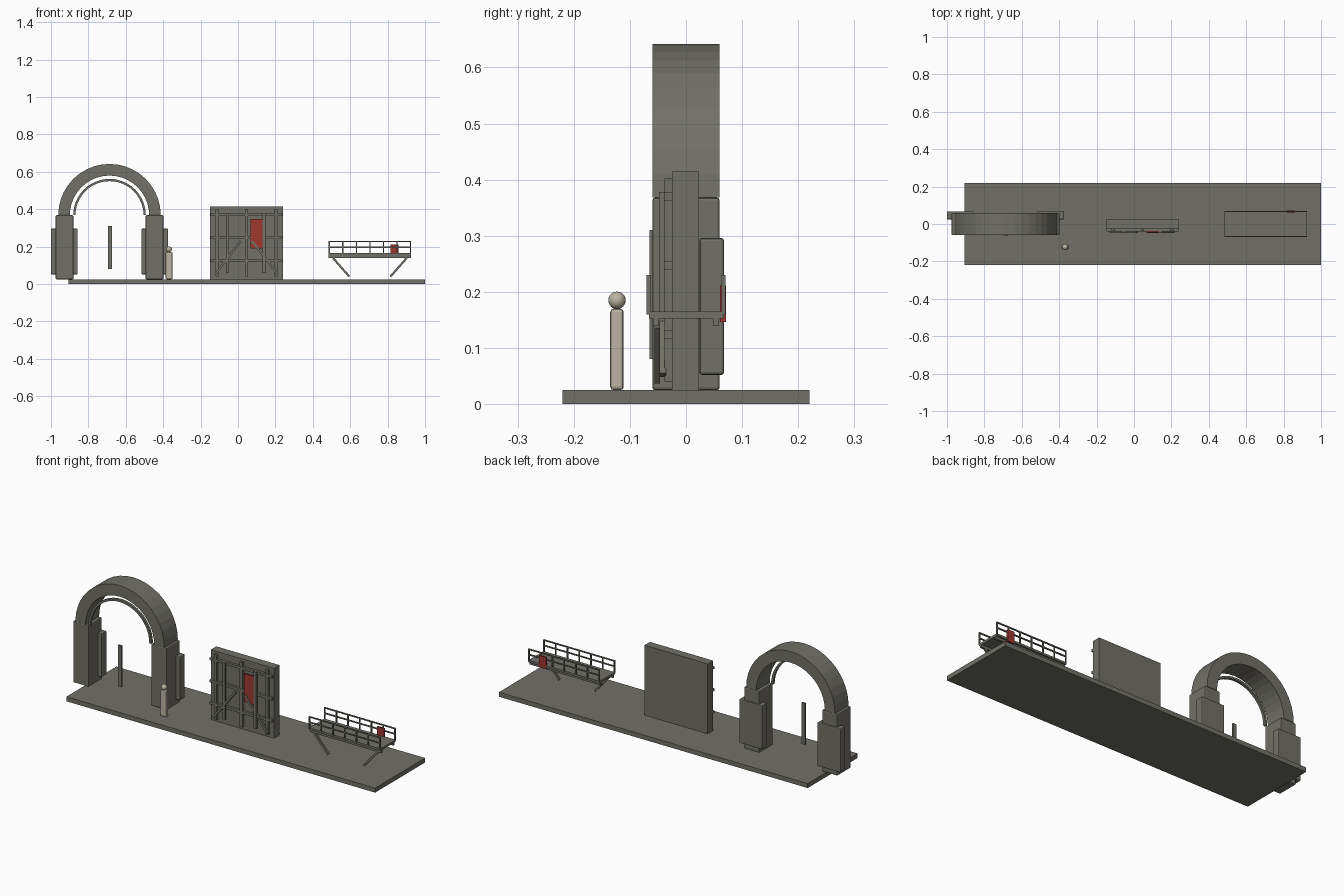
import bpy, bmesh, math
from mathutils import Vector

if "Cube" in bpy.data.objects:
    bpy.data.objects.remove(bpy.data.objects["Cube"])


def material(name, rgb):
    m = bpy.data.materials.new(name)
    m.diffuse_color = (*rgb, 1)
    m.use_nodes = True
    m.node_tree.nodes["Principled BSDF"].inputs["Base Color"].default_value = m.diffuse_color
    return m


STONE = material("warm_grey", (0.165, 0.162, 0.138))
RED = material("signal_red", (0.35, 0.04, 0.03))
CREAM = material("pale_cream", (0.50, 0.46, 0.37))


def finish(name, bm, mat):
    bmesh.ops.recalc_face_normals(bm, faces=bm.faces)
    me = bpy.data.meshes.new(name)
    bm.to_mesh(me)
    bm.free()
    me.materials.append(mat)
    ob = bpy.data.objects.new(name, me)
    bpy.context.collection.objects.link(ob)
    return ob


def box(name, x, y, z, mat=STONE, bevel=0.0):
    """Box given by its (low, high) range on each axis."""
    bm = bmesh.new()
    bmesh.ops.create_cube(bm, size=1)
    for v in bm.verts:
        v.co = Vector([(r[0] + r[1]) / 2 + c * (r[1] - r[0])
                       for r, c in zip((x, y, z), v.co)])
    ob = finish(name, bm, mat)
    if bevel:
        mod = ob.modifiers.new("soft_edges", 'BEVEL')
        mod.width, mod.segments = bevel, 2
    return ob


def brace(name, a, b, width, y):
    """Slanted bar between two (x, z) points, spanning the y range."""
    a, b = Vector(a), Vector(b)
    d = (b - a).normalized() * width / 2
    n = Vector((-d.y, d.x))
    bm = bmesh.new()
    face = bm.faces.new([bm.verts.new((p.x, y[0], p.y))
                         for p in (a + n, a - n, b - n, b + n)])
    new = bmesh.ops.extrude_face_region(bm, geom=[face])["geom"]
    bmesh.ops.translate(bm, vec=(0, y[1] - y[0], 0),
                        verts=[v for v in new if isinstance(v, bmesh.types.BMVert)])
    return finish(name, bm, STONE)


def half_ring(name, cx, cz, inner, outer, y, steps):
    """Half ring standing in the xz plane."""
    bm = bmesh.new()
    rows = []
    for i in range(steps + 1):
        t = math.pi * i / steps
        rows.append([bm.verts.new((cx + r * math.cos(t), yy, cz + r * math.sin(t)))
                     for r, yy in ((inner, y[0]), (outer, y[0]), (outer, y[1]), (inner, y[1]))])
    for p, q in zip(rows, rows[1:]):
        for k in range(4):
            bm.faces.new((p[k], p[(k + 1) % 4], q[(k + 1) % 4], q[k]))
    bm.faces.new(rows[0])
    bm.faces.new(rows[-1])
    return finish(name, bm, STONE)


# Ground slab
box("base_slab", (-0.905, 1.0), (-0.22, 0.22), (0, 0.025))

# Archway: two pillars with rear buttresses, stone ring, thin inner ring, slat
AX = -0.687
for side, s in (("left", -1), ("right", 1)):
    box(f"{side}_pillar", sorted((AX + s * 0.193, AX + s * 0.288)), (-0.06, 0.06),
        (0.025, 0.368), bevel=0.005)
    box(f"{side}_buttress", sorted((AX + s * 0.17, AX + s * 0.313)), (0.024, 0.068),
        (0.052, 0.296), bevel=0.005)
half_ring("arch_ring", AX, 0.368, 0.212, 0.274, (-0.06, 0.06), 20)
half_ring("inner_arch_trim", AX, 0.368, 0.182, 0.194, (-0.06, -0.045), 24)
box("hanging_slat", (-0.695, -0.674), (-0.065, -0.055), (0.08, 0.31))

# Standing figure for scale
box("figure_body", (-0.387, -0.35), (-0.135, -0.111), (0.025, 0.17), CREAM, 0.006)
bm = bmesh.new()
bmesh.ops.create_uvsphere(bm, u_segments=20, v_segments=12, radius=0.0155)
bmesh.ops.translate(bm, verts=bm.verts, vec=(-0.369, -0.123, 0.185))
head = finish("figure_head", bm, CREAM)
for p in head.data.polygons:
    p.use_smooth = True

# Wall panel with its front framework
box("wall_panel", (-0.15, 0.24), (-0.025, 0.023), (0.025, 0.415))
for i, x in enumerate((-0.113, 0.045, 0.203)):
    box(f"wall_upright_{i}", (x - 0.008, x + 0.008), (-0.038, -0.025), (0.04, 0.402))
for i, z in enumerate((0.124, 0.247, 0.37)):
    box(f"wall_crossbar_{i}", (-0.147, 0.237), (-0.039, -0.025), (z - 0.007, z + 0.007))
for i, x in enumerate((-0.055, 0.138)):
    box(f"wall_post_{i}", (x - 0.008, x + 0.008), (-0.048, -0.037), (0.06, 0.378))
for i, s in enumerate((-1, 1)):
    brace(f"wall_brace_{i}", (0.045 + s * 0.168, 0.052), (0.045 + s * 0.03, 0.23),
          0.012, (-0.047, -0.036))
box("wall_red_plate", (0.067, 0.133), (-0.045, -0.039), (0.19, 0.348), RED)

# Raised platform with beams, struts and railings
box("platform_deck", (0.485, 0.925), (-0.066, 0.068), (0.153, 0.165))
for side, s in (("front", -1), ("back", 1)):
    box(f"{side}_beam", (0.485, 0.925), sorted((s * 0.048, s * 0.059)), (0.139, 0.153))
    rail_y = sorted((s * 0.063, s * 0.070))
    for i, z in enumerate((0.197, 0.227)):
        box(f"{side}_rail_{i}", (0.485, 0.925), rail_y, (z - 0.003, z + 0.003))
    for i in range(7):
        x = 0.488 + i * 0.434 / 6
        box(f"{side}_rail_post_{i}", (x - 0.003, x + 0.003), rail_y, (0.16, 0.23))
brace("left_strut", (0.508, 0.139), (0.595, 0.04), 0.011, (-0.056, -0.046))
brace("right_strut", (0.902, 0.139), (0.815, 0.04), 0.011, (-0.056, -0.046))
box("railing_red_box", (0.815, 0.858), (0.061, 0.071), (0.146, 0.211), RED)
